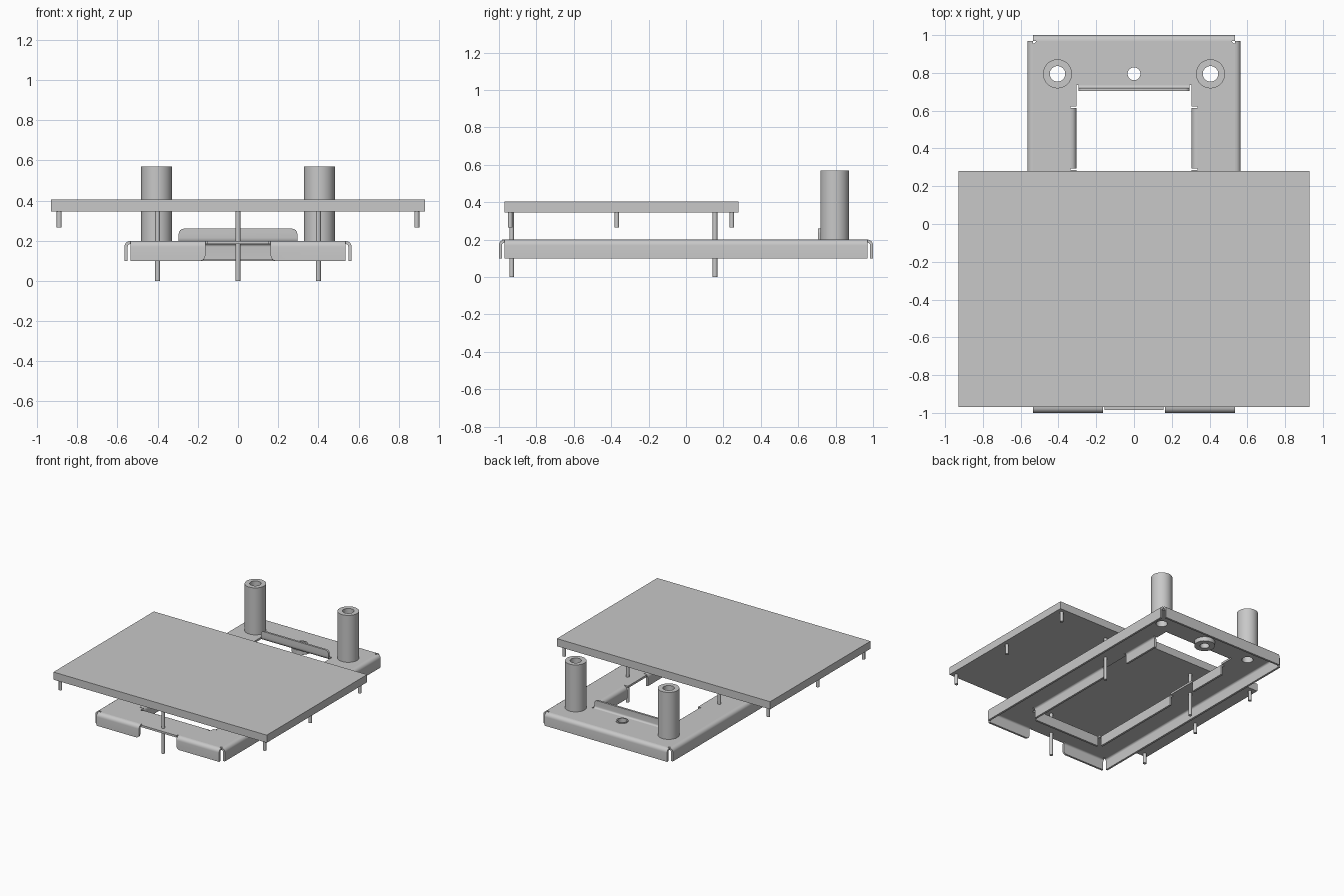
import bpy, bmesh, math
from mathutils import Vector

if "Cube" in bpy.data.objects:
    bpy.data.objects.remove(bpy.data.objects["Cube"])

grey = bpy.data.materials.new("light grey")
grey.diffuse_color = (0.58, 0.58, 0.58, 1)
grey.use_nodes = True
grey.node_tree.nodes["Principled BSDF"].inputs["Base Color"].default_value = grey.diffuse_color

T, R, TOP = 0.016, 0.03, 0.2   # sheet thickness, bend radius, sheet top height


def finish(name, bm, smooth=True):
    bmesh.ops.recalc_face_normals(bm, faces=bm.faces)
    me = bpy.data.meshes.new(name)
    bm.to_mesh(me)
    bm.free()
    me.materials.append(grey)
    ob = bpy.data.objects.new(name, me)
    bpy.context.collection.objects.link(ob)
    if smooth:
        bpy.ops.object.select_all(action='DESELECT')
        bpy.context.view_layer.objects.active = ob
        ob.select_set(True)
        bpy.ops.object.shade_smooth_by_angle(angle=math.radians(35))
    return ob


def box(name, x0, x1, y0, y1, z0, z1):
    bm = bmesh.new()
    bmesh.ops.create_cube(bm, size=1)
    for v in bm.verts:
        v.co = Vector(((x0 + x1) / 2 + v.co.x * (x1 - x0),
                       (y0 + y1) / 2 + v.co.y * (y1 - y0),
                       (z0 + z1) / 2 + v.co.z * (z1 - z0)))
    return finish(name, bm, False)


def tube(name, x, y, z0, z1, r, hole=0, n=32):
    """Upright cylinder, with a through hole if hole > 0."""
    bm = bmesh.new()
    def ring(rad, z):
        return [bm.verts.new((x + rad * math.cos(2 * math.pi * i / n),
                              y + rad * math.sin(2 * math.pi * i / n), z)) for i in range(n)]
    a, b = ring(r, z0), ring(r, z1)
    loops = [(a, b)]
    if hole:
        c, d = ring(hole, z1), ring(hole, z0)
        loops += [(b, c), (c, d), (d, a)]
    else:
        bm.faces.new(a)
        bm.faces.new(b)
    for p, q in loops:
        for i in range(n):
            j = (i + 1) % n
            bm.faces.new((p[i], p[j], q[j], q[i]))
    return finish(name, bm)


def flange(name, start, out, lo, hi, drop, up=False, round_lo=0, round_hi=0):
    """Bent sheet edge: start = bend line offset along out, lo..hi = span along the edge."""
    prof = [(R * math.sin(a), -R + R * math.cos(a)) for a in
            [math.pi / 2 * i / 6 for i in range(7)]]
    prof += [(R, -drop), (R - T, -drop)]
    q = R - T
    prof += [(q * math.sin(a), -R + q * math.cos(a)) for a in
             [math.pi / 2 * i / 6 for i in range(6, -1, -1)]]
    out = Vector(out)
    along = Vector((abs(out.y), abs(out.x), 0))
    bm = bmesh.new()
    rows = []
    for s in (lo, hi):
        rows.append([bm.verts.new(out * (start + u) + along * s
                     + Vector((0, 0, TOP - T - v if up else TOP + v))) for u, v in prof])
    n = len(prof)
    for i in range(n):
        j = (i + 1) % n
        bm.faces.new((rows[0][i], rows[0][j], rows[1][j], rows[1][i]))
    for r in rows:
        bm.faces.new(r)
    # rounded free corners
    for r, rad in zip(rows, (round_lo, round_hi)):
        if rad:
            e = bm.edges.get((r[7], r[8]))
            bmesh.ops.bevel(bm, geom=[e], offset=rad, segments=4, profile=0.5, affect='EDGES')
    return finish(name, bm)


X, Y = 0.565 - R, 1.0 - R        # outer bend lines
WX, WB, WF = 0.305, 0.735, -0.75  # window half width, back and front bend lines
TABS = [(0.295, 0.615), (-0.735, 0.04)]

# flat sheet of the frame, cut by the window, tab reliefs, holes
plate = box("frame_sheet", -X, X, -Y, Y, TOP - T, TOP)
cutters = [box("window_cutter", -WX, WX, WF - R, WB, 0.1, 0.3)]
for k, (a, b) in enumerate(TABS):
    cutters.append(box("tab_relief_cutter", -WX - R, WX + R, a - 0.008, b + 0.008, 0.09 + k * 0.003, 0.31))
for s in (-1, 1):
    cutters.append(tube("post_hole_cutter", s * 0.405, 0.795, 0.1, 0.3, 0.041))
    for t in (-1, 1):
        cutters.append(tube("corner_relief_cutter", s * X, t * Y, 0.1, 0.3, 0.016, n=16))
cutters.append(tube("centre_hole_cutter", 0, 0.795, 0.1, 0.3, 0.04))
for c in cutters:
    m = plate.modifiers.new("cut", 'BOOLEAN')
    m.operation, m.object, m.solver = 'DIFFERENCE', c, 'EXACT'
bpy.context.view_layer.objects.active = plate
for m in list(plate.modifiers):
    bpy.ops.object.modifier_apply(modifier=m.name)
for c in cutters:
    bpy.data.objects.remove(c)

# outer flanges
flange("back_flange", Y, (0, 1, 0), -X, X, 0.1)
for s, side in ((1, "right"), (-1, "left")):
    flange(side + "_flange", X, (s, 0, 0), -Y, Y, 0.1)
    lo, hi = sorted((s * 0.163, s * X))
    flange(side + "_front_flange", Y, (0, -1, 0), lo, hi, 0.1,
           round_lo=0.025 if s > 0 else 0, round_hi=0.025 if s < 0 else 0)
    # inner tabs along the window
    for a, b in TABS:
        flange(side + "_window_tab", -WX - R, (-s, 0, 0), a, b, 0.095)
box("front_gap_edge", -0.155, 0.155, -0.985, -Y, TOP - T, TOP)

# window ends: raised lip at the back, dropped tab at the front
flange("back_lip", -WB, (0, -1, 0), -0.295, 0.295, 0.076, up=True, round_lo=0.025, round_hi=0.025)
flange("front_window_tab", WF - R, (0, 1, 0), -0.29, 0.29, 0.095)

# hollow posts and centre bushing
for s in (-1, 1):
    tube("post", s * 0.405, 0.795, TOP - T, 0.57, 0.077, 0.041)
tube("centre_bushing", 0, 0.795, TOP - T, 0.207, 0.044, 0.034)
tube("centre_bushing_base", 0, 0.795, 0.15, TOP - T, 0.075, 0.034)

# board with long pins and short legs
box("board", -0.93, 0.93, -0.97, 0.28, 0.345, 0.405)
for x, y in ((0, -0.932), (-0.4, 0.155), (0.4, 0.155)):
    tube("long_pin", x, y, 0, 0.345, 0.0125, n=20)
for s in (-1, 1):
    for y in (-0.94, -0.37, 0.245):
        if y != -0.37 or s > 0:
            tube("short_leg", s * 0.89, y, 0.265, 0.345, 0.0125, n=20)
tube("short_leg", -0.89, -0.37, 0.265, 0.345, 0.0125, n=20)
